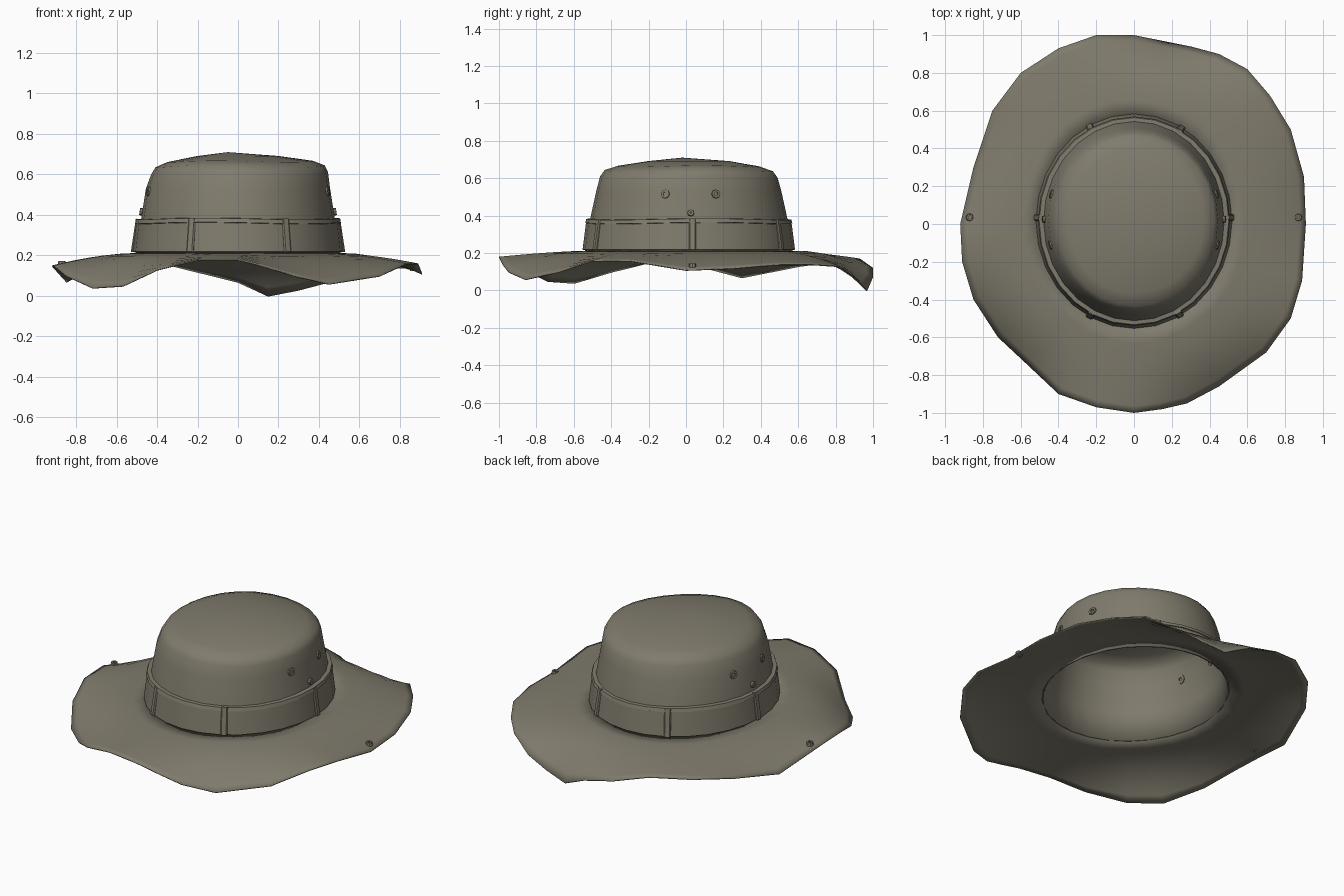
import bpy, bmesh, math
from mathutils import Vector, Matrix

old = bpy.data.objects.get("Cube")
if old:
    bpy.data.objects.remove(old, do_unlink=True)

olive = bpy.data.materials.new("olive canvas")
olive.use_nodes = True
OLIVE = (0.215, 0.198, 0.152, 1)
olive.diffuse_color = OLIVE
bsdf = olive.node_tree.nodes["Principled BSDF"]
bsdf.inputs["Base Color"].default_value = OLIVE
bsdf.inputs["Roughness"].default_value = 0.9

CY = 0.015          # the crown sits slightly behind the middle
SIDES = 28


def finish(name, bm, angle=40, thickness=0):
    bmesh.ops.recalc_face_normals(bm, faces=bm.faces)
    mesh = bpy.data.meshes.new(name)
    bm.to_mesh(mesh)
    bm.free()
    mesh.materials.append(olive)
    obj = bpy.data.objects.new(name, mesh)
    bpy.context.collection.objects.link(obj)
    bpy.ops.object.select_all(action='DESELECT')
    obj.select_set(True)
    bpy.context.view_layer.objects.active = obj
    bpy.ops.object.shade_smooth_by_angle(angle=math.radians(angle))
    if thickness:
        solid = obj.modifiers.new("cloth thickness", 'SOLIDIFY')
        solid.thickness = thickness
        solid.offset = -1
    return obj


def loft(name, rings, closed=False, tip=None, **kw):
    """Skin a list of equal rings; closed joins the last ring to the first."""
    bm = bmesh.new()
    rows = [[bm.verts.new(p) for p in ring] for ring in rings]
    pairs = list(zip(rows, rows[1:])) + ([(rows[-1], rows[0])] if closed else [])
    for a, b in pairs:
        for i in range(len(a)):
            j = (i + 1) % len(a)
            bm.faces.new((a[i], a[j], b[j], b[i]))
    if tip:
        top, last = bm.verts.new(tip), rows[-1]
        for i in range(len(last)):
            bm.faces.new((last[i], last[(i + 1) % len(last)], top))
    return finish(name, bm, **kw)


def oval(rx, ry, z, sag=0.0, cx=0.0):
    ring = []
    for i in range(SIDES):
        a = math.tau * i / SIDES
        ring.append((cx + rx * math.cos(a), CY + ry * math.sin(a),
                     z + sag * math.sin(3 * a + 1)))
    return ring


# Brim: edge points (x, y, z in hundredths), running round from the left side
edge = [(91, 0, 11), (90, 25, 12), (83, 50, 14), (72, 68, 14), (60, 82, 13),
        (45, 90, 7), (30, 94, 3), (15, 97, 0), (0, 100, 7), (-20, 100, 12),
        (-40, 93, 17), (-60, 80, 16), (-75, 60, 13), (-85, 30, 7),
        (-92, 0, 15), (-91, -20, 15), (-85, -40, 10), (-72, -60, 4),
        (-57, -74, 5), (-40, -90, 13), (-20, -97, 18), (0, -100, 18),
        (15, -98, 14), (28, -95, 10), (45, -86, 6), (70, -68, 10),
        (83, -50, 16), (89, -30, 16)]


def brim_point(p, s):
    x, y, z = (v / 100 for v in p)
    a = math.atan2(y - CY, x)
    ix, iy = 0.505 * math.cos(a), CY + 0.555 * math.sin(a)
    # Low edges roll over near the rim, high edges stay flat
    power = 1.4 + 9 * max(0, 0.18 - z)
    return (ix + (x - ix) * s, iy + (y - iy) * s, 0.212 + (z - 0.212) * s ** power)


loft("brim", [[brim_point(p, s) for p in edge]
              for s in (0, 0.2, 0.4, 0.55, 0.7, 0.82, 0.92, 1)],
     angle=60, thickness=0.006)

# Crown: tapering wall, rounded shoulder and shallow domed top
loft("crown", [oval(0.505, 0.555, 0.208), oval(0.48, 0.53, 0.37),
               oval(0.455, 0.495, 0.53), oval(0.437, 0.475, 0.605, 0.006, 0.008),
               oval(0.418, 0.45, 0.64, 0.006, 0.01), oval(0.36, 0.38, 0.664, 0.004, 0.01),
               oval(0.2, 0.22, 0.691)],
     tip=(-0.05, -0.02, 0.71), angle=50, thickness=0.008)

# Band around the crown, with a raised piping along its top
loft("hat_band", [oval(0.508, 0.555, 0.215), oval(0.519, 0.568, 0.218),
                  oval(0.503, 0.55, 0.358, 0.004), oval(0.485, 0.532, 0.36, 0.004)],
     closed=True, angle=30)
loft("band_piping", [oval(0.482, 0.53, 0.358, 0.004), oval(0.508, 0.554, 0.36, 0.004),
                     oval(0.502, 0.548, 0.38, 0.004), oval(0.474, 0.522, 0.382, 0.004)],
     closed=True, angle=30)


def on_wall(a, z, out=0.0):
    """Point on the crown wall and a frame whose X axis faces outward."""
    t = (z - 0.21) / 0.4
    x = (0.505 - 0.068 * t + out) * math.cos(a)
    y = CY + (0.555 - 0.08 * t + out) * math.sin(a)
    tilt = Matrix.Rotation(a, 4, 'Z') @ Matrix.Rotation(-0.15, 4, 'Y')
    return Matrix.Translation((x, y, z)) @ tilt


# Belt loops standing on the band
for i, deg in enumerate((2, 61, 117, 178, 243, 298)):
    bm = bmesh.new()
    bmesh.ops.create_cube(bm, size=1)
    bmesh.ops.transform(bm, matrix=Matrix.Diagonal((0.022, 0.038, 0.165, 1)), verts=bm.verts)
    bmesh.ops.bevel(bm, geom=[e for e in bm.edges
                              if abs(e.verts[0].co.z - e.verts[1].co.z) > 0.1],
                    offset=0.006, segments=1, affect='EDGES')
    bmesh.ops.transform(bm, matrix=on_wall(math.radians(deg), 0.298, 0.016), verts=bm.verts)
    finish(f"belt_loop_{i + 1}", bm, angle=25)


def eyelet(name, matrix, radius, hole):
    """Low ring whose X axis is the outward direction."""
    rings = []
    for r, h in ((radius, -0.012), (radius * 0.85, 0.01), (hole, 0.01), (hole, -0.012)):
        rings.append([matrix @ Vector((h, r * math.cos(math.tau * i / 8),
                                       r * math.sin(math.tau * i / 8))) for i in range(8)])
    loft(name, rings, closed=True, angle=30)


# Vent eyelets, cord buttons and brim eyelets on both sides
for side, base, sign in (("left", 0, 1), ("right", math.pi, -1)):
    for k, offset in (("front", -0.255), ("back", 0.295)):
        eyelet(f"{side}_{k}_vent_eyelet", on_wall(base + sign * offset, 0.515), 0.027, 0.011)
    eyelet(f"{side}_cord_button", on_wall(base + sign * 0.02, 0.415, 0.006), 0.02, 0.004)
    spot = Matrix.Translation((sign * 0.87, 0.035, 0.135 if sign > 0 else 0.162))
    eyelet(f"{side}_brim_eyelet", spot @ Matrix.Rotation(-math.pi / 2, 4, 'Y'), 0.021, 0.008)
